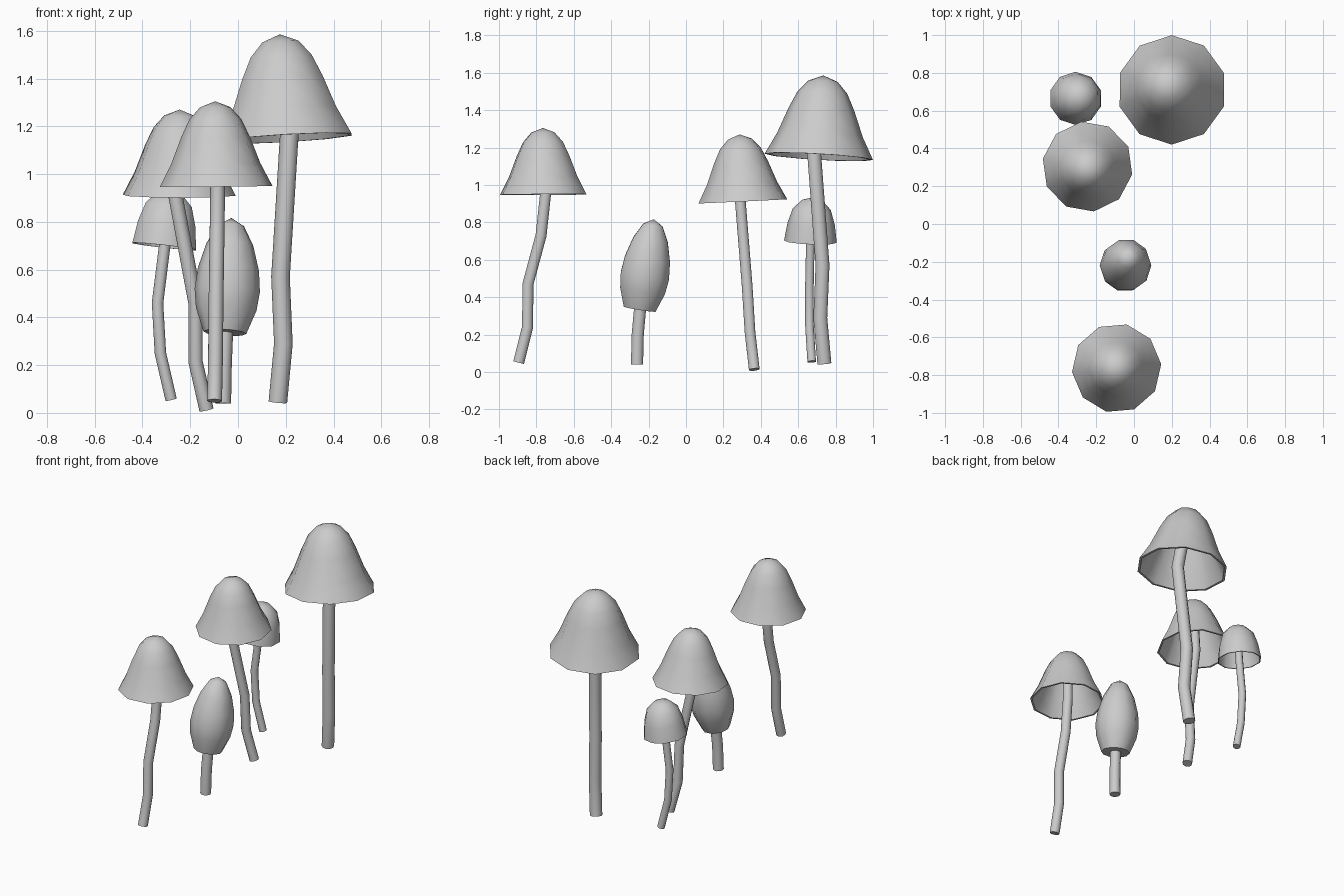
import bpy, bmesh, math
from mathutils import Vector

if "Cube" in bpy.data.objects:
    bpy.data.objects.remove(bpy.data.objects["Cube"])

SIDES = 10


def finish(bm, name, angle=50):
    bmesh.ops.recalc_face_normals(bm, faces=bm.faces)
    me = bpy.data.meshes.new(name)
    bm.to_mesh(me)
    bm.free()
    ob = bpy.data.objects.new(name, me)
    bpy.context.collection.objects.link(ob)
    bpy.ops.object.select_all(action='DESELECT')
    bpy.context.view_layer.objects.active = ob
    ob.select_set(True)
    bpy.ops.object.shade_smooth_by_angle(angle=math.radians(angle))
    return ob


def bridge(bm, a, b):
    # join two rings; a single vertex acts as a pole
    for i in range(SIDES):
        j = (i + 1) % SIDES
        if len(b) == 1:
            bm.faces.new((a[i], a[j], b[0]))
        elif len(a) == 1:
            bm.faces.new((a[0], b[j], b[i]))
        else:
            bm.faces.new((a[i], a[j], b[j], b[i]))


def lathe(name, profile, base, apex, turn, close_bottom=False):
    # revolve a (radius, height) profile around the base-apex axis
    base, axis = Vector(base), (Vector(apex) - Vector(base)).normalized()
    rot = Vector((0, 0, 1)).rotation_difference(axis)
    bm = bmesh.new()
    rings = []
    for r, h in profile:
        n = SIDES if r > 0 else 1
        rings.append([bm.verts.new(base + rot @ Vector((
            r * math.cos(math.radians(turn) + math.tau * i / SIDES),
            r * math.sin(math.radians(turn) + math.tau * i / SIDES), h)))
            for i in range(n)])
    for a, b in zip(rings, rings[1:]):
        bridge(bm, a, b)
    if close_bottom:
        bm.faces.new(rings[0])
    return finish(bm, name)


def stem(name, path, radius):
    # tube whose rings follow the bent path, closed at both ends
    pts = [Vector(p) for p in path]
    bm = bmesh.new()
    rings = []
    for k, p in enumerate(pts):
        t = pts[min(k + 1, len(pts) - 1)] - pts[max(k - 1, 0)]
        rot = Vector((0, 0, 1)).rotation_difference(t.normalized())
        rings.append([bm.verts.new(p + rot @ Vector((
            radius * math.cos(math.tau * i / SIDES),
            radius * math.sin(math.tau * i / SIDES), 0))) for i in range(SIDES)])
    for a, b in zip(rings, rings[1:]):
        bridge(bm, a, b)
    bm.faces.new(rings[0])
    bm.faces.new(rings[-1])
    return finish(bm, name)


BELL = [(1, 0), (.79, .27), (.61, .58), (.46, .79), (.27, .93), (0, 1)]
DOME = [(1, 0), (.9, .4), (.72, .74), (.38, .94), (0, 1)]


def mushroom(name, shape, base, apex, radius, turn, path, stem_r):
    b, a = Vector(base), Vector(apex)
    h = (a - b).length
    outer = [(r * radius, z * h) for r, z in shape]
    # hollow underside, slightly inside the outer skin
    inner = [(.95 * r, .96 * z) for r, z in reversed(outer)]
    lathe(name + "_cap", outer[::-1] + inner[::-1], base, apex, turn)
    stem(name + "_stem", list(path) + [b.lerp(a, .85)], stem_r)


mushroom("tall_mushroom", BELL, (.2, .71, 1.15), (.175, .735, 1.585), .29, 18,
         [(.167, .74, .045), (.19, .718, .29), (.178, .73, .57), (.215, .685, 1.17)], .039)
mushroom("front_mushroom", BELL, (-.092, -.763, .948), (-.096, -.765, 1.305), .237, 5,
         [(-.098, -.895, .05), (-.094, -.847, .24), (-.092, -.845, .47),
          (-.088, -.775, .73), (-.085, -.75, .96)], .031)
mushroom("middle_mushroom", BELL, (-.246, .304, .912), (-.245, .287, 1.27), .24, 26,
         [(-.132, .365, .013), (-.178, .342, .215), (-.178, .327, .46),
          (-.264, .29, .92)], .030)
mushroom("small_mushroom", DOME, (-.309, .665, .697), (-.283, .675, .932), .141, 18,
         [(-.28, .672, .055), (-.325, .66, .25), (-.337, .66, .46),
          (-.307, .665, .70)], .024)

# unopened bud
lathe("bud_cap", [(.09, 0), (.127, .1), (.137, .18), (.128, .27), (.098, .375),
                  (.055, .455), (0, .487)],
      (-.055, -.248, .336), (-.028, -.172, .815), 0, True)
stem("bud_stem", [(-.063, -.262, .04), (-.06, -.258, .2), (-.052, -.24, .4)], .034)
